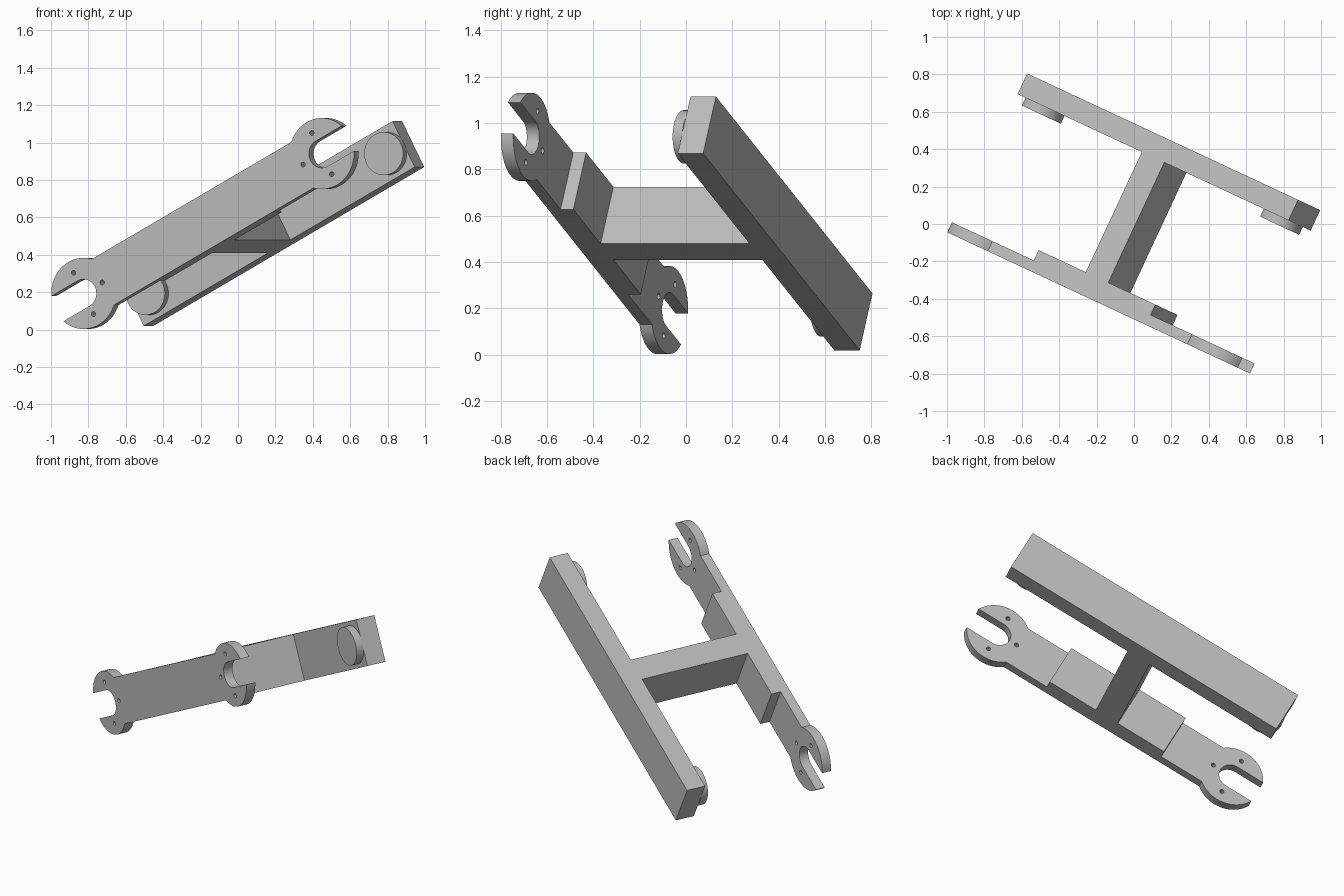
import bpy, bmesh
from math import sin, cos, asin, pi, radians
from mathutils import Matrix

if "Cube" in bpy.data.objects:
    bpy.data.objects.remove(bpy.data.objects["Cube"], do_unlink=True)

grey = bpy.data.materials.new("plain_grey")
grey.use_nodes = True
GREY = (0.5, 0.5, 0.5, 1)
grey.diffuse_color = GREY
grey.node_tree.nodes["Principled BSDF"].inputs["Base Color"].default_value = GREY

# The whole frame is tilted: local x = along the bars, y = front to back, z = bar height
FRAME = (Matrix.Translation((0.006, -0.003, 0.567))
         @ Matrix.Rotation(radians(-25), 4, "Z") @ Matrix.Rotation(radians(-28), 4, "Y"))
UPRIGHT = Matrix.Rotation(pi / 2, 4, "X")

HALF_H = 0.139                       # half height shared by all bars
HEAD_X, HEAD_R, SLOT_R = 0.796, 0.19, 0.076
PLATE_FRONT, PLATE_BACK, BLOCK_BACK = -0.462, -0.403, -0.342
BAR_FRONT, BAR_BACK = 0.367, 0.488


def finish(obj, matrix):
    obj.matrix_world = matrix
    obj.data.materials.clear()
    obj.data.materials.append(grey)
    return obj


def add_mesh(name, bm, matrix):
    mesh = bpy.data.meshes.new(name)
    bm.to_mesh(mesh)
    bm.free()
    obj = bpy.data.objects.new(name, mesh)
    bpy.context.collection.objects.link(obj)
    return finish(obj, matrix)


def box(name, half_x, y0, y1):
    bm = bmesh.new()
    bmesh.ops.create_cube(bm, size=1)
    bmesh.ops.scale(bm, vec=(2 * half_x, y1 - y0, 2 * HALF_H), verts=bm.verts)
    return add_mesh(name, bm, FRAME @ Matrix.Translation((0, (y0 + y1) / 2, 0)))


def disc(name, x, radius, y0, y1):
    bm = bmesh.new()
    bmesh.ops.create_cone(bm, cap_ends=True, segments=48, radius1=radius,
                          radius2=radius, depth=y1 - y0)
    return add_mesh(name, bm, FRAME @ Matrix.Translation((x, (y0 + y1) / 2, 0)) @ UPRIGHT)


def arc(cx, cy, r, a0, a1, n):
    steps = [a0 + (a1 - a0) * i / n for i in range(n + 1)]
    return [(cx + r * cos(a), cy + r * sin(a)) for a in steps]


def add_loop(curve, points):
    spline = curve.splines.new("POLY")
    spline.points.add(len(points) - 1)
    for p, (x, y) in zip(spline.points, points):
        p.co = (x, y, 0, 1)
    spline.use_cyclic_u = True


def smooth(obj):
    bpy.ops.object.select_all(action="DESELECT")
    obj.select_set(True)
    bpy.context.view_layer.objects.active = obj
    bpy.ops.object.shade_smooth_by_angle(angle=radians(30))


# Front plate with an open-jaw head at each end
neck = pi - asin(HALF_H / HEAD_R)
tip = asin(SLOT_R / HEAD_R)
head = (arc(HEAD_X, 0, HEAD_R, -neck, -tip, 20)
        + arc(HEAD_X, 0, SLOT_R, -pi / 2, -3 * pi / 2, 20)
        + arc(HEAD_X, 0, HEAD_R, tip, neck, 20))
curve = bpy.data.curves.new("jaw_plate", "CURVE")
curve.dimensions = "2D"
curve.fill_mode = "BOTH"
curve.extrude = (PLATE_BACK - PLATE_FRONT) / 2
add_loop(curve, head + [(-x, -y) for x, y in head])

# Three small through holes around each jaw
for side in (-1, 1):
    for a in (pi / 2, pi, 3 * pi / 2):
        hx, hy = HEAD_X + 0.125 * cos(a), 0.125 * sin(a)
        add_loop(curve, arc(side * hx, hy, 0.013, 0, 2 * pi * 15 / 16, 15))

plate = bpy.data.objects.new("jaw_plate", curve)
bpy.context.collection.objects.link(plate)
bpy.ops.object.select_all(action="DESELECT")
plate.select_set(True)
bpy.context.view_layer.objects.active = plate
bpy.ops.object.convert(target="MESH")
plate = bpy.context.view_layer.objects.active
bm = bmesh.new()
bm.from_mesh(plate.data)
bmesh.ops.remove_doubles(bm, verts=bm.verts, dist=0.0001)
bmesh.ops.recalc_face_normals(bm, faces=bm.faces)
bm.to_mesh(plate.data)
bm.free()
finish(plate, FRAME @ Matrix.Translation((0, (PLATE_FRONT + PLATE_BACK) / 2, 0)) @ UPRIGHT)
smooth(plate)

# Thickened middle, crossbar and rear bar
box("plate_block", 0.39, PLATE_BACK, BLOCK_BACK)
box("crossbar", 0.075, BLOCK_BACK, BAR_FRONT)
box("rear_bar", 0.905, BAR_FRONT, BAR_BACK)

# Round bosses on the rear bar, facing the jaws
for name, side in (("left_boss", 1), ("right_boss", -1)):
    smooth(disc(name, side * HEAD_X, 0.115, 0.321, BAR_FRONT))
